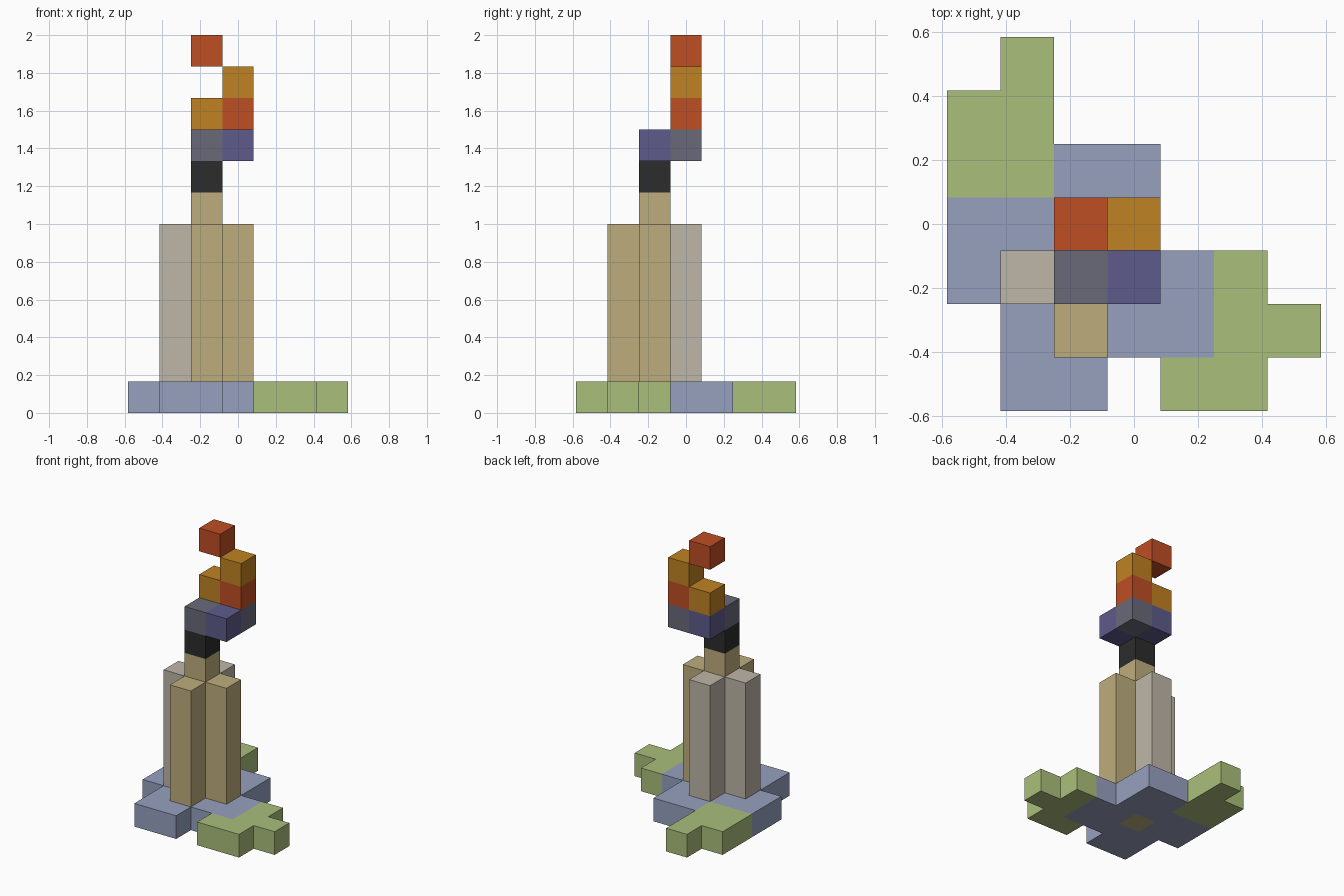
import bpy, bmesh
from itertools import product
from mathutils import Vector

cube = bpy.data.objects.get("Cube")
if cube:
    bpy.data.objects.remove(cube)

CELL = 1 / 6     # edge of one block
HALF = 3.5       # half the base width, in blocks


def linear(c):
    c /= 255
    return c / 12.92 if c < 0.04045 else ((c + 0.055) / 1.055) ** 2.4


def material(name, *rgb):
    mat = bpy.data.materials.new(name)
    color = [linear(c) for c in rgb] + [1]
    mat.diffuse_color = color
    mat.use_nodes = True
    mat.node_tree.nodes["Principled BSDF"].inputs["Base Color"].default_value = color
    return mat


green = material("grass green", 170, 191, 123)
blue = material("stone blue", 151, 161, 191)
tan = material("tan", 190, 174, 125)
pale = material("pale stone", 191, 183, 168)
black = material("black", 44, 44, 45)
slate = material("slate grey", 106, 106, 122)
purple = material("purple", 93, 91, 139)
red = material("flame red", 191, 78, 36)
orange = material("flame orange", 192, 130, 34)


def box(x, y, z, w=1, d=1, h=1):
    """All block cells in a box with its low corner at x, y, z."""
    return set(product(range(x, x + w), range(y, y + d), range(z, z + h)))


core = box(2, 2, 0, h=7)
parts = [
    # stepped base with two grass corners
    ("base_plate", blue, (box(0, 2, 0, 4, 2) | box(2, 4, 0, 2) | box(1, 0, 0, 2, 2)
                          | box(3, 1, 0, 2, 2)) - core),
    ("grass_back", green, box(0, 4, 0, 2, 2) | box(1, 6, 0)),
    ("grass_front", green, box(5, 0, 0, 1, 3) | box(4, 0, 0) | box(6, 1, 0)),
    # tower core with four buttresses
    ("tower_core", tan, core),
    ("buttress_front", tan, box(2, 1, 1, h=5)),
    ("buttress_left", tan, box(3, 2, 1, h=5)),
    ("buttress_right", pale, box(1, 2, 1, h=5)),
    ("buttress_back", pale, box(2, 3, 1, h=5)),
    # neck and chequered bowl
    ("neck", black, box(2, 2, 7)),
    ("bowl_grey", slate, box(2, 2, 8) | box(3, 3, 8)),
    ("bowl_purple", purple, box(3, 2, 8) | box(2, 3, 8)),
    # flame blocks
    ("flame_red", red, box(3, 3, 9) | box(2, 3, 11)),
    ("flame_orange", orange, box(2, 3, 9) | box(3, 3, 10)),
]
filled = set().union(*(cells for _, _, cells in parts))


def build(name, mat, cells):
    """Skin the cells, leaving out sides that touch another block."""
    bm = bmesh.new()
    for cell in sorted(cells):
        for axis, side in product(range(3), (-1, 1)):
            n = Vector((0, 0, 0))
            n[axis] = side
            if tuple(int(a + b) for a, b in zip(cell, n)) in filled:
                continue
            u = Vector((n.y, n.z, n.x)) / 2
            v = n.cross(u)
            mid = Vector(cell) + Vector((0.5, 0.5, 0.5)) + n / 2
            corners = (mid - u - v, mid + u - v, mid + u + v, mid - u + v)
            bm.faces.new([bm.verts.new((p - Vector((HALF, HALF, 0))) * CELL)
                          for p in corners])
    bmesh.ops.remove_doubles(bm, verts=bm.verts, dist=0.001)
    bmesh.ops.dissolve_limit(bm, angle_limit=0.01, verts=bm.verts, edges=bm.edges)
    bm.normal_update()
    mesh = bpy.data.meshes.new(name)
    bm.to_mesh(mesh)
    bm.free()
    mesh.materials.append(mat)
    bpy.context.scene.collection.objects.link(bpy.data.objects.new(name, mesh))


for part in parts:
    build(*part)
